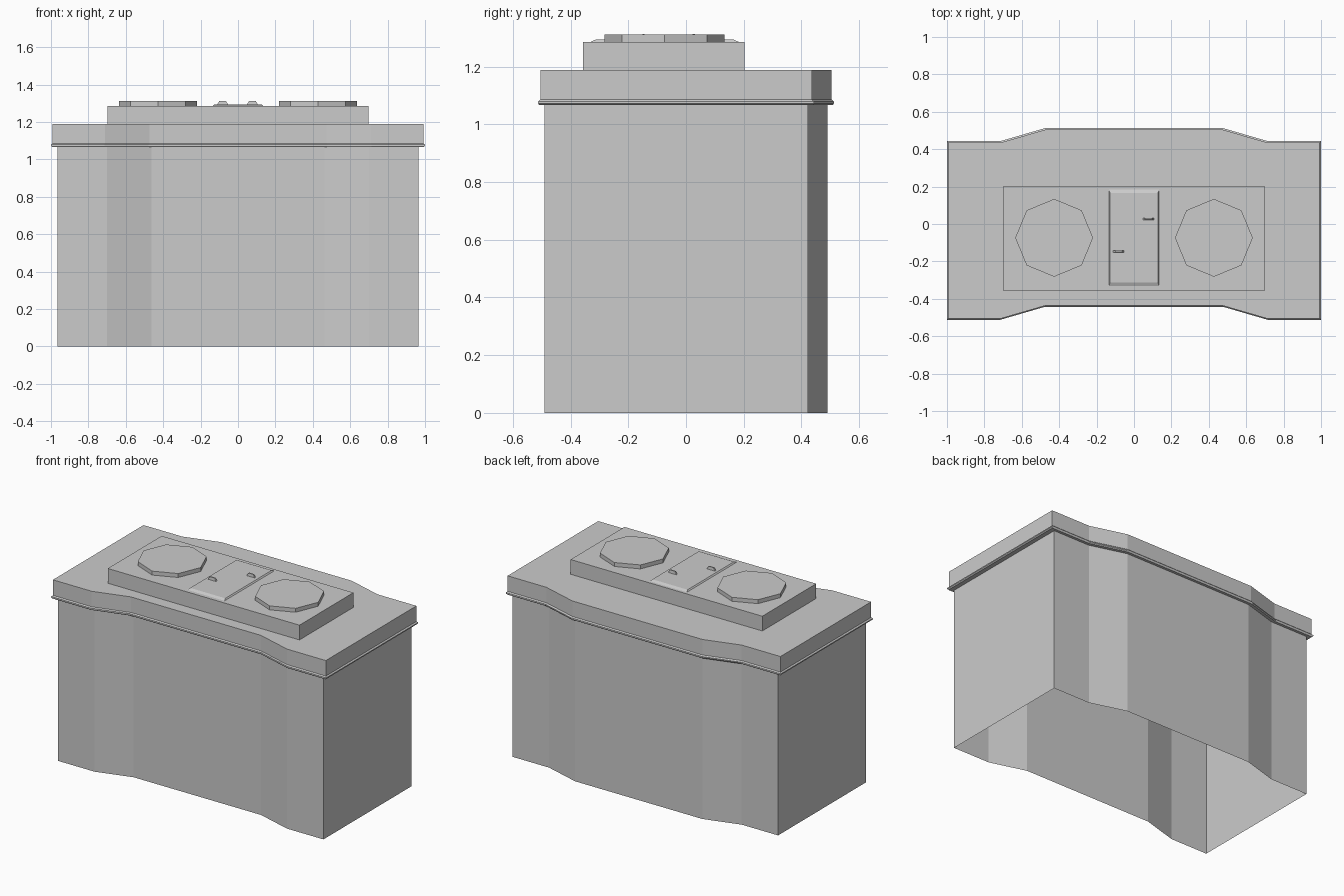
import bpy, bmesh, math

if "Cube" in bpy.data.objects:
    bpy.data.objects.remove(bpy.data.objects["Cube"])


def make(name, bm):
    bmesh.ops.recalc_face_normals(bm, faces=bm.faces[:])
    me = bpy.data.meshes.new(name)
    bm.to_mesh(me)
    bm.free()
    ob = bpy.data.objects.new(name, me)
    bpy.context.collection.objects.link(ob)
    return ob


def loft(name, rings, bottom=True, top=True):
    """Skin a stack of equal-length point loops."""
    bm = bmesh.new()
    loops = [[bm.verts.new(p) for p in r] for r in rings]
    n = len(loops[0])
    for a, b in zip(loops, loops[1:]):
        for i in range(n):
            j = (i + 1) % n
            bm.faces.new((a[i], a[j], b[j], b[i]))
    if bottom:
        bm.faces.new(loops[0][::-1])
    if top:
        bm.faces.new(loops[-1])
    return make(name, bm)


def outline(hx, grow, z):
    """Case outline: the middle section is shifted back on both sides."""
    far, near = 0.491 + grow, 0.422 + grow
    k = grow * 0.7
    front = [(-hx, -far), (-0.70 - k, -far), (-0.463 - k, -near),
             (0.463 + k, -near), (0.70 + k, -far), (hx, -far)]
    back = [(hx, near), (0.70 + k, near), (0.463 + k, far),
            (-0.463 - k, far), (-0.70 - k, near), (-hx, near)]
    return [(x, y, z) for x, y in front + back]


def rect(cx, cy, hx, hy, z):
    return [(cx + sx * hx, cy + sy * hy, z)
            for sx, sy in ((-1, -1), (1, -1), (1, 1), (-1, 1))]


# Hollow case, open underneath
loft("case_body", [outline(0.965, 0, 0), outline(0.965, 0, 1.066)], False, False)

# Lid with a flared lip around its lower edge
loft("case_lid", [outline(0.965, 0, 1.066), outline(0.993, 0.017, 1.066),
                  outline(1.0, 0.021, 1.072), outline(1.0, 0.021, 1.079),
                  outline(0.992, 0.014, 1.086), outline(0.992, 0.014, 1.188)],
     False, True)

# Raised plate on the lid
loft("top_plate", [rect(0, -0.077, 0.697, 0.28, 1.188),
                   rect(0, -0.077, 0.697, 0.28, 1.285)], False, True)

# Two octagonal caps
for side, x in (("left", -0.427), ("right", 0.427)):
    rings = [[(x + 0.208 * math.cos(i * math.pi / 4),
               -0.074 + 0.208 * math.sin(i * math.pi / 4), z) for i in range(8)]
             for z in (1.285, 1.311)]
    loft(side + "_cap", rings, False, True)

# Bevelled centre panel
loft("centre_panel", [rect(0, -0.074, 0.135, 0.258, 1.285),
                      rect(0, -0.074, 0.128, 0.240, 1.293)], False, True)

# Small tapered tabs on the panel
for name, x, y in (("front_tab", -0.082, -0.147), ("rear_tab", 0.077, 0.027)):
    loft(name, [rect(x, y, 0.029, 0.006, 1.293),
                rect(x, y, 0.018, 0.004, 1.312)], False, True)
